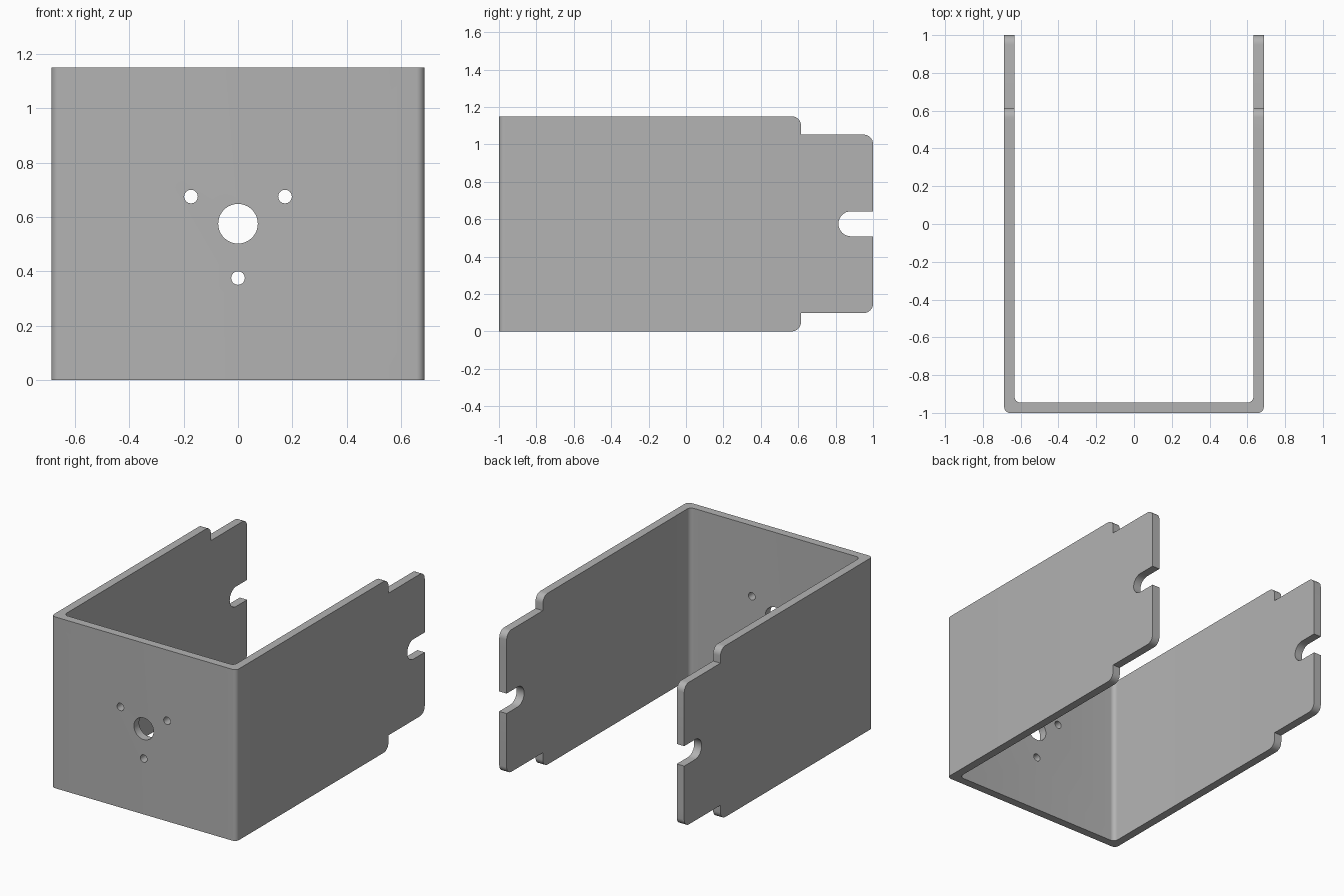
import bpy, bmesh
from math import cos, sin, pi, radians
from mathutils import Vector

W, H, T = 0.687, 1.15, 0.055      # half width, height, sheet thickness
MID = H / 2                       # height of hole pattern and slots

if "Cube" in bpy.data.objects:
    bpy.data.objects.remove(bpy.data.objects["Cube"])

steel = bpy.data.materials.new("grey steel")
steel.use_nodes = True
GREY = (0.45, 0.45, 0.45, 1)
steel.diffuse_color = GREY
steel.node_tree.nodes["Principled BSDF"].inputs["Base Color"].default_value = GREY


def rounded(points, steps=8):
    """Outline from (u, v, radius) corners, each filleted by its radius."""
    out = []
    for i, (u, v, r) in enumerate(points):
        p = Vector((u, v))
        if r == 0:
            out.append(p)
            continue
        a = (Vector(points[i - 1][:2]) - p).normalized()
        b = (Vector(points[(i + 1) % len(points)][:2]) - p).normalized()
        # right-angled corner: sweep a quarter circle between the tangent points
        centre = p + (a + b) * r
        for k in range(steps + 1):
            t = k / steps * pi / 2
            out.append(centre - b * r * cos(t) - a * r * sin(t))
    return out


def prism(name, outline, axis, lo, hi):
    """Extrude a 2D outline along an axis: x takes (y, z), y takes (x, z), z takes (x, y)."""
    place = {"x": lambda u, v, d: (d, u, v),
             "y": lambda u, v, d: (u, d, v),
             "z": lambda u, v, d: (u, v, d)}[axis]
    bm = bmesh.new()
    face = bm.faces.new([bm.verts.new(place(u, v, lo)) for u, v in outline])
    ext = bmesh.ops.extrude_face_region(bm, geom=[face])
    verts = [e for e in ext["geom"] if isinstance(e, bmesh.types.BMVert)]
    bmesh.ops.translate(bm, verts=verts, vec=place(0, 0, hi - lo))
    bmesh.ops.recalc_face_normals(bm, faces=bm.faces)
    mesh = bpy.data.meshes.new(name)
    bm.to_mesh(mesh)
    bm.free()
    obj = bpy.data.objects.new(name, mesh)
    bpy.context.collection.objects.link(obj)
    mesh.materials.append(steel)
    return obj


def circle(u, v, r, n=40):
    return [(u + r * cos(2 * pi * k / n), v + r * sin(2 * pi * k / n)) for k in range(n)]


def cut(target, cutter, operation="DIFFERENCE"):
    cutter.hide_render = True
    mod = target.modifiers.new("cut", "BOOLEAN")
    mod.operation, mod.solver, mod.object = operation, "EXACT", cutter
    bpy.context.view_layer.objects.active = target
    bpy.ops.object.modifier_apply(modifier=mod.name)
    bpy.data.objects.remove(cutter)


# Folded sheet: U-shaped plan with rounded bends
inner = W - T
plan = rounded([(-W, -1, 0.03), (W, -1, 0.03), (W, 1, 0), (inner, 1, 0),
                (inner, -1 + T, 0.03), (-inner, -1 + T, 0.03), (-inner, 1, 0), (-W, 1, 0)])
bracket = prism("folded_bracket", plan, "z", 0, H)

# Side walls: stepped, filleted end tabs with a round-ended slot
shoulder, step, r, slot = 0.615, 0.098, 0.05, 0.067
side = rounded([(-1.1, -0.1, 0), (0.5, -0.1, 0), (0.5, 0, 0), (shoulder, 0, r),
                (shoulder, step, 0), (1, step, r),
                (1, MID - slot, 0), (0.815, MID - slot, slot),
                (0.815, MID + slot, slot), (1, MID + slot, 0),
                (1, H - step, r), (shoulder, H - step, 0), (shoulder, H, r),
                (0.5, H, 0), (0.5, H + 0.1, 0), (-1.1, H + 0.1, 0)])
cut(bracket, prism("side_outline_cutter", side, "x", -1, 1), "INTERSECT")

# Front plate: shaft hole and three screw holes around it
holes = [(0, MID, 0.073)]
for angle in (30, 150, 270):
    a = radians(angle)
    holes.append((0.2 * cos(a), MID + 0.2 * sin(a), 0.025))
for u, v, radius in holes:
    cut(bracket, prism("hole_cutter", circle(u, v, radius), "y", -1.2, -0.8))

# Smooth bends and hole walls, sharp sheet edges
bpy.ops.object.select_all(action="DESELECT")
bracket.select_set(True)
bpy.context.view_layer.objects.active = bracket
bpy.ops.object.shade_smooth_by_angle(angle=radians(30))
